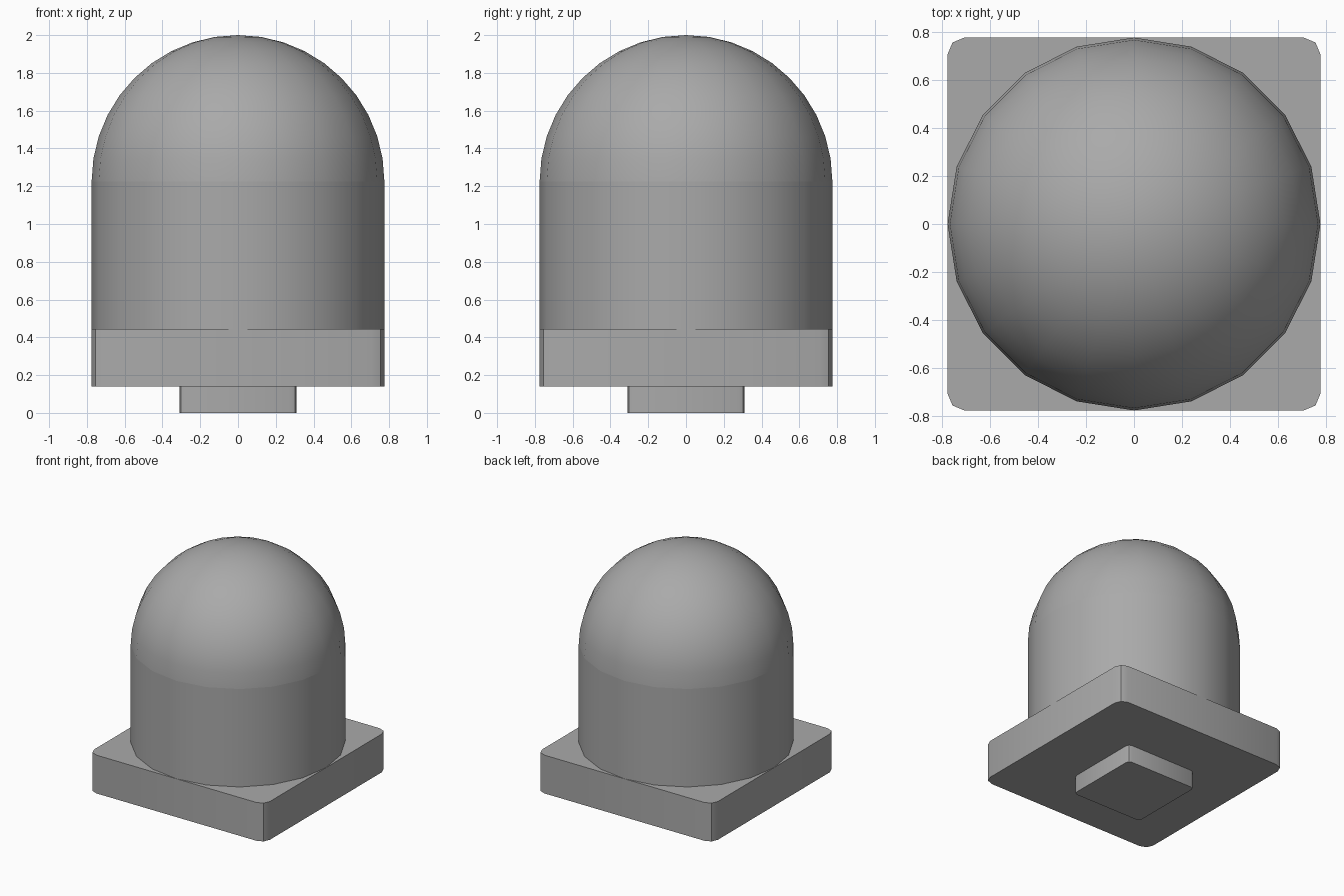
import bpy
import bmesh
from math import sin, cos, pi, radians

cube = bpy.data.objects.get("Cube")
if cube:
    bpy.data.objects.remove(cube, do_unlink=True)

GREY = (0.4, 0.4, 0.4, 1.0)
RADIUS = 0.775
SIDES = 20
BASE_BOTTOM, BASE_TOP, DOME_START = 0.14, 0.445, 1.225

material = bpy.data.materials.new("plain grey")
material.use_nodes = True
material.diffuse_color = GREY
material.node_tree.nodes["Principled BSDF"].inputs["Base Color"].default_value = GREY


def add_part(name, bm):
    """Turn a bmesh into a grey object, smooth where its faces meet gently."""
    bmesh.ops.recalc_face_normals(bm, faces=bm.faces)
    mesh = bpy.data.meshes.new(name)
    bm.to_mesh(mesh)
    bm.free()
    mesh.materials.append(material)
    part = bpy.data.objects.new(name, mesh)
    bpy.context.collection.objects.link(part)
    bpy.ops.object.select_all(action="DESELECT")
    part.select_set(True)
    bpy.context.view_layer.objects.active = part
    bpy.ops.object.shade_smooth_by_angle(angle=radians(30))
    return part


def rounded_block(name, half, bottom, top, corner):
    """Square block with its four upright edges rounded."""
    bm = bmesh.new()
    bmesh.ops.create_cube(bm, size=1)
    for v in bm.verts:
        v.co.x *= 2 * half
        v.co.y *= 2 * half
        v.co.z = top if v.co.z > 0 else bottom
    upright = [e for e in bm.edges
               if abs(e.verts[0].co.z - e.verts[1].co.z) > 0.01]
    bmesh.ops.bevel(bm, geom=upright, offset=corner, offset_type="OFFSET",
                    segments=2, profile=0.5, affect="EDGES")
    return add_part(name, bm)


def lathe(name, profile):
    """Spin a profile of (radius, height) points around the z axis."""
    bm = bmesh.new()
    verts = [bm.verts.new((r, 0, z)) for r, z in profile]
    edges = [bm.edges.new(pair) for pair in zip(verts, verts[1:])]
    bmesh.ops.spin(bm, geom=verts + edges, cent=(0, 0, 0), axis=(0, 0, 1),
                   angle=2 * pi, steps=SIDES, use_merge=False)
    bmesh.ops.remove_doubles(bm, verts=bm.verts, dist=0.0005)
    return add_part(name, bm)


# Small foot under a square base
rounded_block("foot", 0.31, 0, BASE_BOTTOM, 0.03)
rounded_block("base", RADIUS, BASE_BOTTOM, BASE_TOP, 0.07)

# Round body with a half-sphere on top
lathe("body", [(RADIUS, BASE_TOP), (RADIUS, DOME_START)])
rings = SIDES // 2
lathe("dome", [(RADIUS * cos(i * pi / 2 / rings),
                DOME_START + RADIUS * sin(i * pi / 2 / rings))
               for i in range(rings + 1)])
